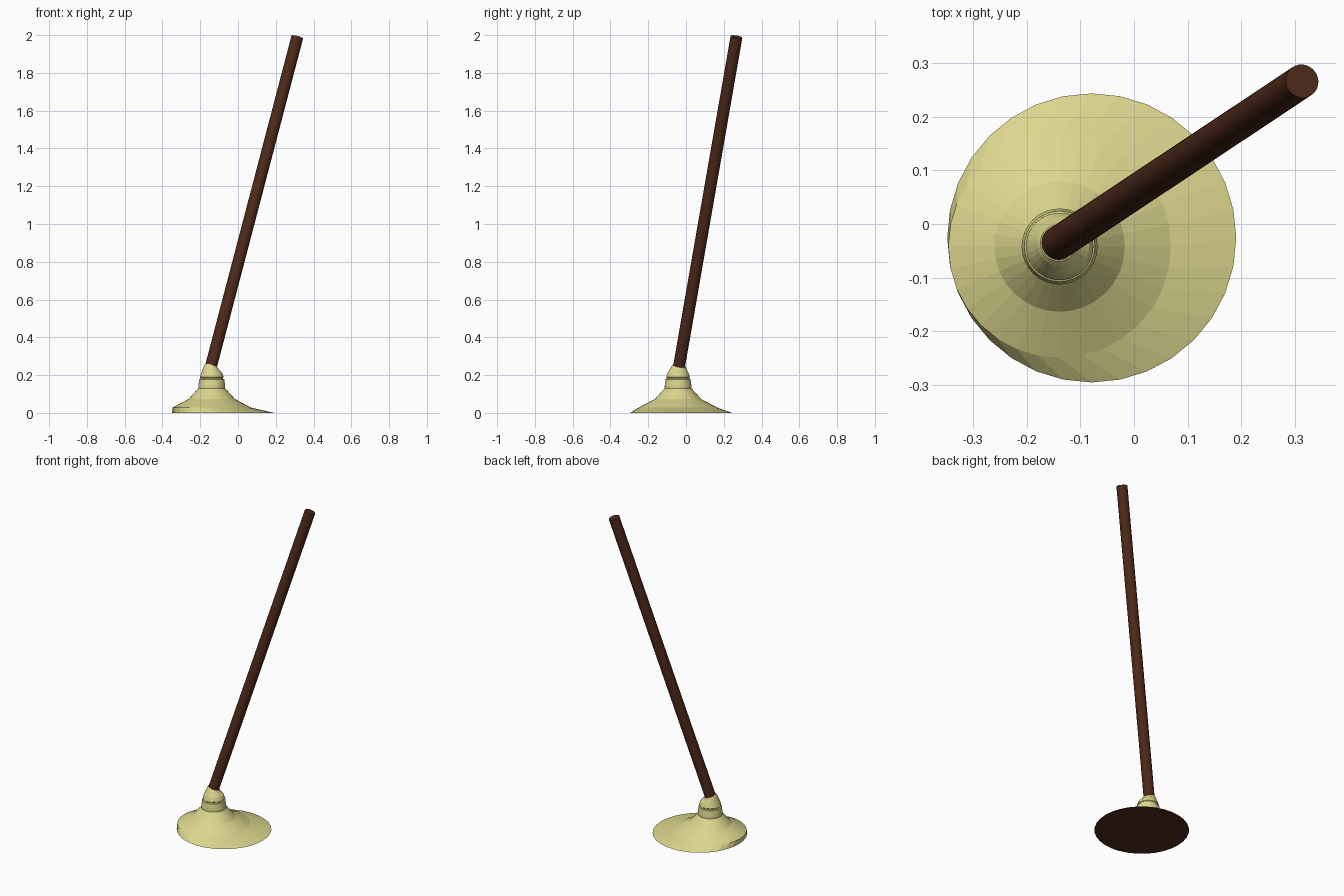
import bpy, bmesh, math
from mathutils import Vector

if "Cube" in bpy.data.objects:
    bpy.data.objects.remove(bpy.data.objects["Cube"])

SIDES = 32


def material(name, color):
    m = bpy.data.materials.new(name)
    m.diffuse_color = (*color, 1)
    m.use_nodes = True
    m.node_tree.nodes["Principled BSDF"].inputs["Base Color"].default_value = m.diffuse_color
    return m


cream = material("cream_rubber", (0.72, 0.68, 0.27))
brown = material("dark_wood", (0.075, 0.022, 0.010))


def loft(name, rings, mats, bottom_mat=0):
    """Skin a stack of circles given as (centre, radius, axis)."""
    bm = bmesh.new()
    loops = []
    for c, r, axis in rings:
        q = Vector((0, 0, 1)).rotation_difference(Vector(axis))
        loops.append([bm.verts.new(Vector(c) + q @ Vector((r * math.cos(a), r * math.sin(a), 0)))
                      for a in (2 * math.pi * i / SIDES for i in range(SIDES))])
    for lo, hi in zip(loops, loops[1:]):
        for i in range(SIDES):
            j = (i + 1) % SIDES
            bm.faces.new((lo[i], lo[j], hi[j], hi[i]))
    bm.faces.new(loops[-1])
    bm.faces.new(loops[0][::-1]).material_index = bottom_mat
    me = bpy.data.meshes.new(name)
    bm.to_mesh(me)
    bm.free()
    ob = bpy.data.objects.new(name, me)
    bpy.context.collection.objects.link(ob)
    for m in mats:
        me.materials.append(m)
    return ob


UP = (0, 0, 1)
foot = Vector((-0.142, -0.036, 0.25))
tip = Vector((0.314, 0.267, 1.99))
lean = (tip - foot).normalized()

# Rubber cup: off-centre rim, flared skirt, beaded collar, leaning neck
cx, cy = -0.139, -0.042
profile = [(0.208, 0.028), (0.122, 0.074), (0.071, 0.130), (0.071, 0.142),
           (0.066, 0.178), (0.060, 0.181), (0.060, 0.187), (0.063, 0.190),
           (0.055, 0.212)]
rings = [((-0.079, -0.026, 0), 0.270, UP)]
rings += [((cx, cy, z), r, UP) for r, z in profile]
rings += [((-0.141, -0.038, 0.238), 0.041, lean), (foot, 0.034, lean)]
loft("rubber_cup", rings, [cream, brown], bottom_mat=1)

# Wooden handle, its lower end buried in the neck
handle = loft("handle", [(foot - lean * 0.06, 0.0315, lean), (tip, 0.0315, lean)], [brown])
bpy.context.view_layer.objects.active = handle
handle.select_set(True)
bpy.ops.object.shade_smooth_by_angle(angle=math.radians(30))
